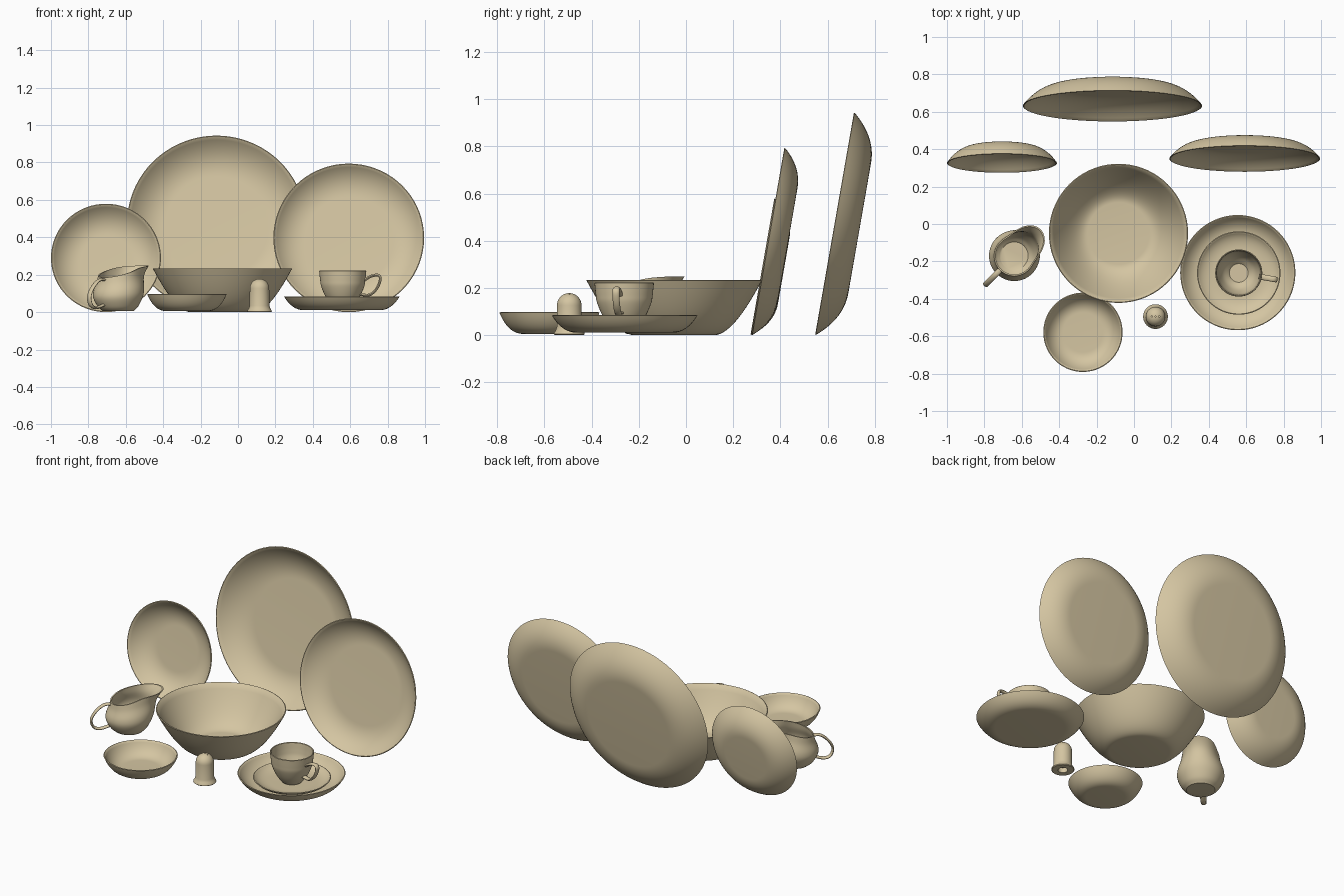
import bpy, bmesh, math
from mathutils import Vector, Matrix

if "Cube" in bpy.data.objects:
    bpy.data.objects.remove(bpy.data.objects["Cube"])

clay = bpy.data.materials.new("warm beige glaze")
clay.diffuse_color = (0.66, 0.56, 0.36, 1)
clay.use_nodes = True
clay.node_tree.nodes["Principled BSDF"].inputs["Base Color"].default_value = clay.diffuse_color


def finish(bm, name, loc=(0, 0, 0), rot=(0, 0, 0)):
    bmesh.ops.remove_doubles(bm, verts=bm.verts, dist=1e-5)
    bmesh.ops.recalc_face_normals(bm, faces=bm.faces)
    mesh = bpy.data.meshes.new(name)
    bm.to_mesh(mesh)
    bm.free()
    mesh.materials.append(clay)
    ob = bpy.data.objects.new(name, mesh)
    ob.location, ob.rotation_euler = loc, rot
    bpy.context.collection.objects.link(ob)
    return ob


def smooth_path(pts, n=6):
    """Catmull-Rom curve through the points."""
    p = [Vector(q) for q in pts]
    p = [2 * p[0] - p[1]] + p + [2 * p[-1] - p[-2]]
    out = []
    for i in range(1, len(p) - 2):
        a, b, c, d = p[i - 1:i + 3]
        for k in range(n):
            t = k / n
            out.append(0.5 * (2 * b + (c - a) * t + (2 * a - 5 * b + 4 * c - d) * t * t
                              + (3 * b - a - 3 * c + d) * t ** 3))
    return out + [p[-2]]


def lathe(name, profile, loc=(0, 0, 0), rot=(0, 0, 0), steps=72):
    bm = bmesh.new()
    vs = [bm.verts.new((q[0], 0, q[1])) for q in profile]
    es = [bm.edges.new(pair) for pair in zip(vs, vs[1:])]
    bmesh.ops.spin(bm, geom=vs + es, cent=(0, 0, 0), axis=(0, 0, 1),
                   angle=2 * math.pi, steps=steps)
    return finish(bm, name, loc, rot)


def dish_profile(foot, knee, rim, depth, th=0.009, n=14):
    """Closed dish section: flat foot, curved wall, rounded lip, inner wall."""
    def wall(f, k, r, z0):
        return [((1 - t) ** 2 * f + 2 * t * (1 - t) * k + t * t * r,
                 z0 + (depth - z0) * t * t) for t in (i / n for i in range(n + 1))]
    outer = wall(foot, knee, rim, 0)
    inner = wall(foot - th * 0.5, knee - th * 0.7, rim - th, th)
    return [(0, 0)] + outer + [(rim - th / 2, depth + th * 0.25)] + inner[::-1] + [(0, th)]


def sweep(name, path, width, thick, loc, yaw, sides=12):
    """Oval handle section swept along a path in the local xz plane."""
    pts = smooth_path(path)
    bm = bmesh.new()
    rings = []
    for i, p in enumerate(pts):
        d = (pts[min(i + 1, len(pts) - 1)] - pts[max(i - 1, 0)]).normalized()
        nrm = Vector((-d.y, d.x))
        ring = []
        for k in range(sides):
            a = 2 * math.pi * k / sides
            q = p + nrm * math.cos(a) * thick / 2
            ring.append(bm.verts.new((q.x, math.sin(a) * width / 2, q.y)))
        rings.append(ring)
    for r, s in zip(rings, rings[1:]):
        for k in range(sides):
            j = (k + 1) % sides
            bm.faces.new((r[k], r[j], s[j], s[k]))
    bm.faces.new(rings[0])
    bm.faces.new(rings[-1])
    return finish(bm, name, loc, (0, 0, yaw))


# Dishes standing on edge, leaning back
tilt = math.radians(9.9)
for name, x, y, foot, knee, rim, depth in (
        ("large_plate_standing", -0.115, 0.632, 0.28, 0.39, 0.479, 0.106),
        ("medium_plate_standing", 0.592, 0.350, 0.24, 0.335, 0.403, 0.082),
        ("small_dish_standing", -0.706, 0.326, 0.14, 0.23, 0.294, 0.09)):
    loc = (x, y + depth * math.cos(tilt), rim * math.cos(tilt) - depth * math.sin(tilt))
    lathe(name, dish_profile(foot, knee, rim, depth), loc, (math.pi / 2 - tilt, 0, 0))

# Serving bowl, small bowl and stacked plates
for name, loc, foot, knee, rim, depth in (
        ("serving_bowl", (-0.083, -0.05, 0), 0.17, 0.25, 0.372, 0.232),
        ("small_bowl", (-0.273, -0.579, 0.005), 0.11, 0.175, 0.212, 0.09),
        ("dinner_plate", (0.555, -0.26, 0.01), 0.20, 0.265, 0.308, 0.072),
        ("saucer", (0.56, -0.262, 0.022), 0.13, 0.19, 0.223, 0.038)):
    lathe(name, dish_profile(foot, knee, rim, depth), loc)

# Cup and its handle
outer = smooth_path([(0.05, 0), (0.066, 0.012), (0.094, 0.055), (0.115, 0.105),
                     (0.121, 0.14), (0.126, 0.188)])
inner = smooth_path([(0.119, 0.188), (0.114, 0.14), (0.107, 0.105), (0.085, 0.055),
                     (0.05, 0.018)])
cup_at = (0.56, -0.262, 0.032)
lathe("cup", [(0, 0)] + outer + [(0.1225, 0.191)] + inner + [(0, 0.018)], cup_at)
sweep("cup_handle", [(0.113, 0.135), (0.15, 0.158), (0.19, 0.166), (0.204, 0.145),
                     (0.185, 0.095), (0.145, 0.06), (0.096, 0.062)],
      0.03, 0.015, cup_at, math.radians(-10))

# Shaker with a flared foot, domed top, hollow base and pour holes
dome = [(0.052 * math.cos(a), 0.126 + 0.052 * math.sin(a))
        for a in (math.pi / 2 * i / 10 for i in range(10))]
shaker_at = (0.115, -0.495, 0)
shaker = lathe("shaker", [(0, 0.03), (0.028, 0.03), (0.028, 0), (0.062, 0), (0.066, 0.004),
                          (0.065, 0.009), (0.058, 0.019), (0.053, 0.034)] + dome
               + [(0, 0.178)], shaker_at, steps=48)
bm = bmesh.new()
for dx in (-0.02, 0, 0.02):
    bmesh.ops.create_cone(bm, cap_ends=True, segments=10, radius1=0.0035, radius2=0.0035,
                          depth=0.05, matrix=Matrix.Translation((dx, 0.001, 0.18)))
cutter = finish(bm, "shaker_hole_cutter", shaker_at)
cutter.hide_render = True
cutter.hide_viewport = True
mod = shaker.modifiers.new("pour_holes", 'BOOLEAN')
mod.object, mod.operation, mod.solver = cutter, 'DIFFERENCE', 'EXACT'

# Jug body: round foot lofted to a slanted rim pulled out into a spout
section = smooth_path([(0.082, 0), (0.108, 0.12), (0.132, 0.35), (0.133, 0.55),
                       (0.116, 0.8), (0.108, 1)], 5)
N = 56
bm = bmesh.new()


def jug_ring(r, t, inset):
    ring = []
    for k in range(N):
        a = 2 * math.pi * k / N
        c = math.cos(a)
        rr = r - inset + t ** 3 * 0.092 * max(0, c) ** 4
        height = 0.212 + 0.032 * c
        z = inset + (height - inset) * t
        ring.append(bm.verts.new((rr * c, rr * math.sin(a), z)))
    return ring


rings = [jug_ring(p.x, p.y, 0) for p in section]
rings += [jug_ring(p.x, p.y, 0.008) for p in reversed(section)]
for r, s in zip(rings, rings[1:]):
    for k in range(N):
        j = (k + 1) % N
        bm.faces.new((r[k], r[j], s[j], s[k]))
bm.faces.new(rings[0])
bm.faces.new(rings[-1])
jug_at, jug_yaw = (-0.64, -0.17, 0.005), math.radians(45)
finish(bm, "jug", jug_at, (0, 0, jug_yaw))
sweep("jug_handle", [(-0.105, 0.168), (-0.15, 0.163), (-0.195, 0.125), (-0.22, 0.075),
                     (-0.205, 0.03), (-0.165, 0.018), (-0.105, 0.035)],
      0.03, 0.015, jug_at, jug_yaw)

# Smooth shading with crisp edges kept
for ob in bpy.context.collection.objects:
    if ob is not cutter:
        ob.select_set(True)
        bpy.context.view_layer.objects.active = ob
bpy.ops.object.shade_smooth_by_angle(angle=math.radians(40))
